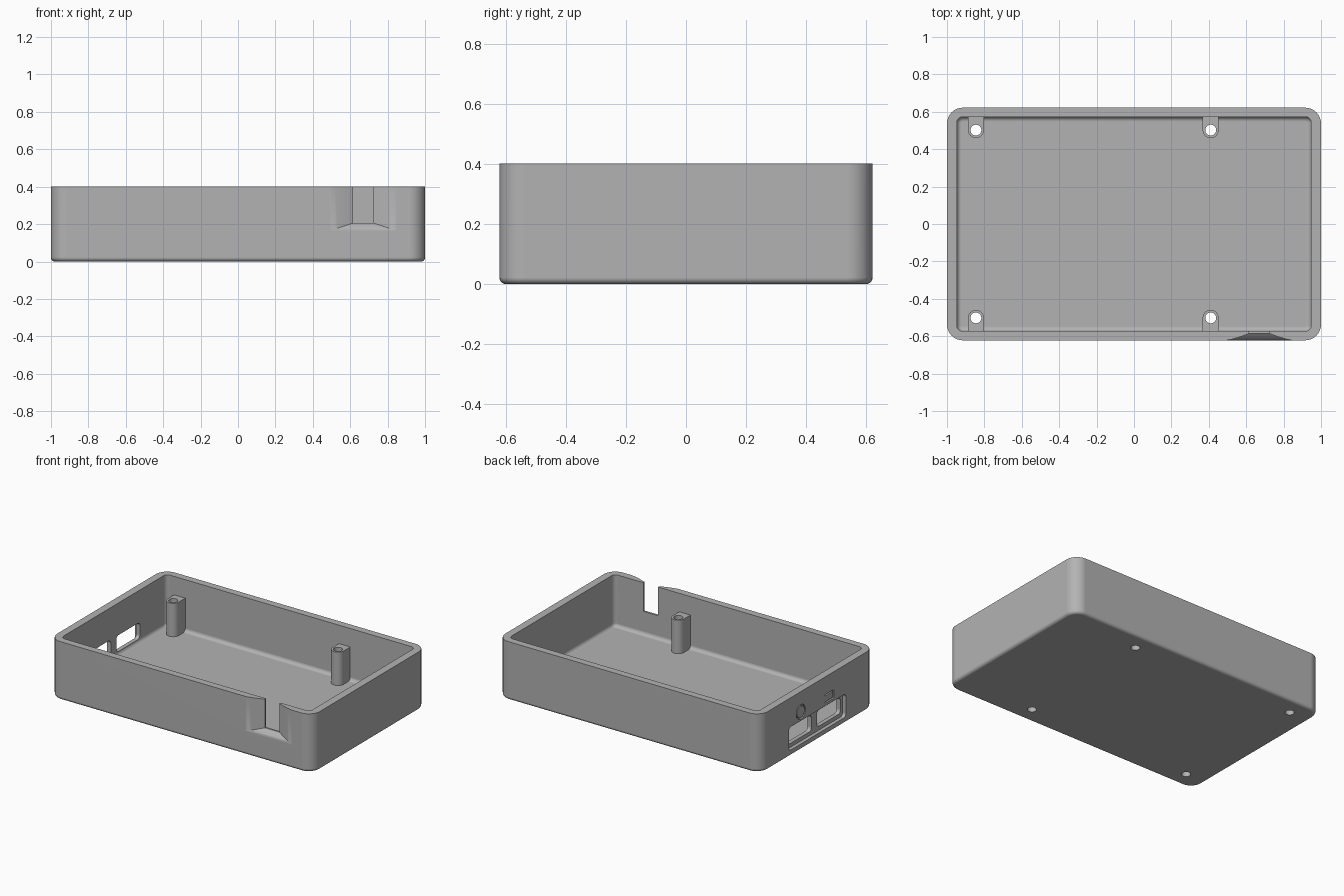
import bpy, bmesh, math
from mathutils import Matrix

cube = bpy.data.objects.get("Cube")
if cube:
    bpy.data.objects.remove(cube)

grey = bpy.data.materials.new("plain grey")
grey.use_nodes = True
grey.diffuse_color = (0.45, 0.45, 0.45, 1)
grey.node_tree.nodes["Principled BSDF"].inputs["Base Color"].default_value = (0.45, 0.45, 0.45, 1)

HX, HY, H = 1.0, 0.622, 0.402      # outer half sizes and height
IX, IY, FLOOR = 0.947, 0.573, 0.045  # cavity half sizes and floor level


def rounded(hx, hy, r, n=8):
    """Outline of a rounded rectangle."""
    pts = []
    for k, (sx, sy) in enumerate([(1, 1), (-1, 1), (-1, -1), (1, -1)]):
        for i in range(n + 1):
            a = (k + i / n) * math.pi / 2
            pts.append((sx * (hx - r) + r * math.cos(a), sy * (hy - r) + r * math.sin(a)))
    return pts


def circle(r, n=32):
    return [(r * math.cos(2 * math.pi * i / n), r * math.sin(2 * math.pi * i / n)) for i in range(n)]


def loft(name, rings):
    """Skin a list of equal 3D rings and cap both ends."""
    bm = bmesh.new()
    vr = [[bm.verts.new(p) for p in ring] for ring in rings]
    n = len(vr[0])
    for a, b in zip(vr, vr[1:]):
        for i in range(n):
            bm.faces.new((a[i], a[(i + 1) % n], b[(i + 1) % n], b[i]))
    bm.faces.new(vr[0][::-1])
    bm.faces.new(vr[-1])
    bmesh.ops.recalc_face_normals(bm, faces=bm.faces)
    mesh = bpy.data.meshes.new(name)
    bm.to_mesh(mesh)
    bm.free()
    mesh.materials.append(grey)
    ob = bpy.data.objects.new(name, mesh)
    bpy.context.collection.objects.link(ob)
    return ob


def prism_z(name, pts, x, y, z0, z1):
    return loft(name, [[(x + u, y + v, z) for u, v in pts] for z in (z0, z1)])


def prism_x(name, pts, y, z, x0, x1):
    return loft(name, [[(x, y + u, z + v) for u, v in pts] for x in (x0, x1)])


def combine(target, tool, op):
    """Apply a boolean and discard the tool."""
    tool.hide_render = True
    mod = target.modifiers.new("bool", "BOOLEAN")
    mod.operation, mod.solver, mod.object = op, "EXACT", tool
    bpy.context.view_layer.objects.active = target
    bpy.ops.object.modifier_apply(modifier=mod.name)
    bpy.data.objects.remove(tool)


# Open tray: outer bottom fillet, walls, rim, cavity and inner floor fillet
rings = []
R, F, STEPS = 0.022, 0.025, 5
for i in range(STEPS + 1):
    a = i / STEPS * math.pi / 2
    d = R * (1 - math.sin(a))
    rings.append([(x, y, R * (1 - math.cos(a))) for x, y in rounded(HX - d, HY - d, 0.085 - d)])
rings.append([(x, y, H) for x, y in rounded(HX, HY, 0.085)])
rings.append([(x, y, H) for x, y in rounded(IX, IY, 0.03)])
for i in range(STEPS + 1):
    a = i / STEPS * math.pi / 2
    d = F * (1 - math.cos(a))
    rings.append([(x, y, FLOOR + F * (1 - math.sin(a))) for x, y in rounded(IX - d, IY - d, 0.03 - d)])
case = loft("case_tray", rings)

# Four screw posts, each rounded inward and joined to its wall
for px in (-0.845, 0.41):
    for s in (-1, 1):
        py, w = s * 0.502, 0.043
        arc = [(w * math.cos(i * math.pi / 16), -s * w * math.sin(i * math.pi / 16)) for i in range(17)]
        combine(case, prism_z("post", arc + [(-w, s * 0.09), (w, s * 0.09)], px, py, 0.02, 0.275), "UNION")
        combine(case, prism_z("screw_hole", circle(0.029), px, py, -0.1, 0.35), "DIFFERENCE")

# Cable notch through the front wall
NX = 0.67
combine(case, loft("notch", [[(NX - 0.055, y, 0.205), (NX + 0.055, y, 0.205), (NX + 0.055, y, 0.5),
                              (NX - 0.055, y, 0.5)] for y in (-0.7, -0.5)]), "DIFFERENCE")

# Flared relief around the notch, curving in from the front face
flare = []
for i in range(9):
    t = i / 8
    w, z = 0.185 - 0.13 * t, 0.162 + 0.043 * t
    y = -HY - 0.001 + 0.037 * t ** 1.4
    flare.append([(NX - w, y, z), (NX + w, y, z), (NX + w, y, 0.5), (NX - w, y, 0.5)])
flare.insert(0, [(x, -0.7, z) for x, y, z in flare[0]])
combine(case, loft("flare", flare), "DIFFERENCE")

# Port recess and two windows in the end wall
combine(case, prism_x("port_recess", rounded(0.31, 0.08, 0.025), 0, 0.122, -1.1, -0.975), "DIFFERENCE")
for s in (-1, 1):
    combine(case, prism_x("port_window", rounded(0.128, 0.056, 0.025), s * 0.158, 0.125, -1.1, -0.9), "DIFFERENCE")

# Engraved round mark and bracket mark above the ports
ring = prism_x("ring_mark", circle(0.05), 0.18, 0.262, -1.1, -0.988)
combine(ring, prism_x("ring_core", circle(0.04), 0.18, 0.262, -1.2, -0.9), "DIFFERENCE")
combine(case, ring, "DIFFERENCE")
bracket = prism_x("bracket_mark", rounded(0.05, 0.03, 0.012), -0.13, 0.25, -1.1, -0.988)
combine(bracket, prism_x("bracket_core", rounded(0.06, 0.02, 0.004), -0.11, 0.25, -1.2, -0.9), "DIFFERENCE")
combine(case, bracket, "DIFFERENCE")

# Smooth shading with crisp edges
bpy.ops.object.select_all(action="DESELECT")
case.select_set(True)
bpy.context.view_layer.objects.active = case
bpy.ops.object.shade_smooth_by_angle(angle=math.radians(35))
normals = case.modifiers.new("weighted normals", "WEIGHTED_NORMAL")
normals.keep_sharp = True
